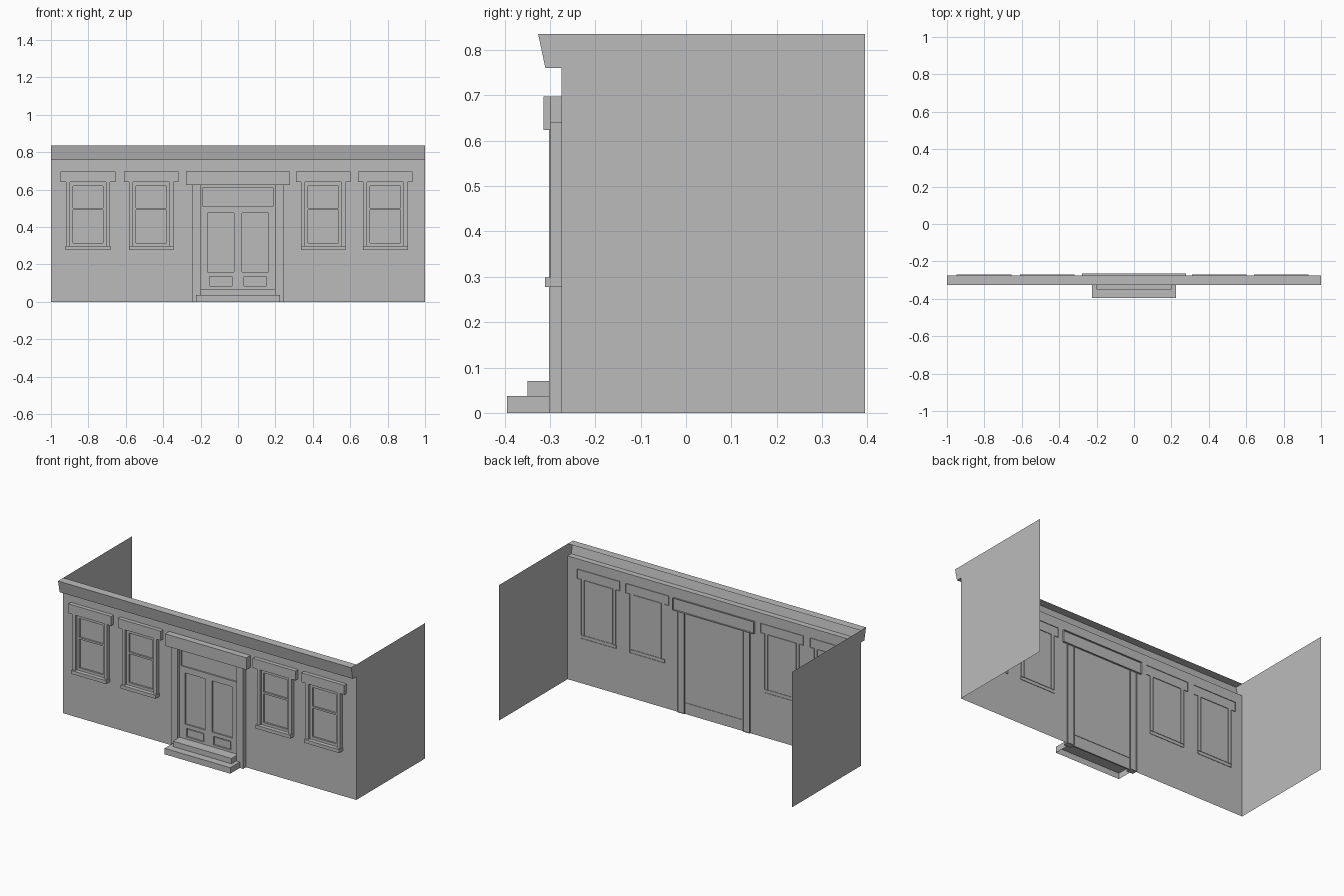
import bpy
import bmesh

if "Cube" in bpy.data.objects:
    bpy.data.objects.remove(bpy.data.objects["Cube"])

GREY = (0.5, 0.5, 0.5, 1)
mat = bpy.data.materials.new("stone grey")
mat.use_nodes = True
mat.diffuse_color = GREY
mat.node_tree.nodes["Principled BSDF"].inputs["Base Color"].default_value = GREY

WALL = -0.275   # plane of the facade
BACK = 0.395    # rear edge of the side walls
TOP = 0.835
CORNICE = [(WALL, 0.76), (-0.31, 0.76), (-0.326, TOP), (WALL, TOP)]


def finish(name, bm):
    mesh = bpy.data.meshes.new(name)
    bm.to_mesh(mesh)
    bm.free()
    mesh.materials.append(mat)
    obj = bpy.data.objects.new(name, mesh)
    bpy.context.collection.objects.link(obj)
    return obj


def sheet(name, points):
    bm = bmesh.new()
    bm.faces.new([bm.verts.new(p) for p in points])
    return finish(name, bm)


def inside(x, z, rect):
    return rect[0] < x < rect[1] and rect[2] < z < rect[3]


def plate(name, rects, holes, front, back, open_bottom=False):
    """Open-backed panel: union of rects (x0, x1, z0, z1) minus holes."""
    shapes = rects + holes
    xs = sorted({v for r in shapes for v in r[:2]})
    zs = sorted({v for r in shapes for v in r[2:]})
    bm = bmesh.new()
    for x0, x1 in zip(xs, xs[1:]):
        for z0, z1 in zip(zs, zs[1:]):
            x, z = (x0 + x1) / 2, (z0 + z1) / 2
            if any(inside(x, z, r) for r in rects) and not any(inside(x, z, h) for h in holes):
                corners = [(x0, z0), (x1, z0), (x1, z1), (x0, z1)]
                bm.faces.new([bm.verts.new((a, front, b)) for a, b in corners])
    bmesh.ops.remove_doubles(bm, verts=bm.verts, dist=1e-5)
    rim = [e for e in bm.edges if e.is_boundary]
    if open_bottom:
        rim = [e for e in rim if max(v.co.z for v in e.verts) > zs[0] + 1e-4]
    new = bmesh.ops.extrude_edge_only(bm, edges=rim)["geom"]
    for v in new:
        if isinstance(v, bmesh.types.BMVert):
            v.co.y = back
    bmesh.ops.recalc_face_normals(bm, faces=bm.faces)
    return finish(name, bm)


# Facade and side walls, the latter closing the cornice ends
sheet("front_wall", [(-1, WALL, 0), (1, WALL, 0), (1, WALL, 0.76), (-1, WALL, 0.76)])
outline = [(BACK, 0), (WALL, 0)] + CORNICE[:3] + [(BACK, TOP)]
for side, x in (("left", 1), ("right", -1)):
    pts = outline[::-x]
    sheet(side + "_wall", [(x, y, z) for y, z in pts])

# Hollow cornice, open at the back
bm = bmesh.new()
rows = [[bm.verts.new((x, y, z)) for x in (-1, 1)] for y, z in CORNICE]
for a, b in zip(rows, rows[1:]):
    bm.faces.new([a[0], a[1], b[1], b[0]])
finish("cornice", bm)

# Windows: hooded frame, two sashes, sill
for i, c in enumerate((-0.802, -0.464, 0.456, 0.788), 1):
    opening = (c - 0.097, c + 0.097, 0.298, 0.64)
    plate(f"window_frame_{i}",
          [(c - 0.146, c + 0.146, 0.64, 0.698), (c - 0.118, c + 0.118, 0.298, 0.64)],
          [opening], -0.299, -0.271)
    plate(f"window_sash_{i}", [opening],
          [(c - 0.081, c + 0.081, 0.503, 0.62), (c - 0.081, c + 0.081, 0.315, 0.492)],
          -0.286, WALL)
    plate(f"window_sill_{i}", [(c - 0.12, c + 0.12, 0.278, 0.299)], [], -0.311, -0.272)

# Door surround and header
doorway = (-0.2, 0.2, 0, 0.625)
plate("door_frame", [(-0.246, 0.246, 0, 0.625)], [doorway], -0.302, -0.268)
plate("door_header", [(-0.277, 0.277, 0.624, 0.698)], [], -0.314, -0.264)

# Double door with transom and sunken panels
tall = [(-0.162, -0.022, 0.16, 0.476), (0.022, 0.162, 0.16, 0.476)]
small = [(-0.152, -0.032, 0.084, 0.137), (0.032, 0.152, 0.084, 0.137)]
transom = (-0.191, 0.191, 0.513, 0.61)
plate("double_door", [doorway], tall + small + [transom], -0.284, WALL)
for side, (x0, x1, z0, z1) in zip(("right", "left"), small):
    m = 0.005
    plate(side + "_door_lower_panel", [(x0 + m, x1 - m, z0 + m, z1 - m)], [], -0.281, WALL)

# Entrance steps, hollow underneath
plate("lower_step", [(-0.224, 0.224, 0, 0.037)], [], -0.395, -0.3, True)
plate("upper_step", [(-0.2, 0.2, 0.037, 0.07)], [], -0.349, -0.272, True)
